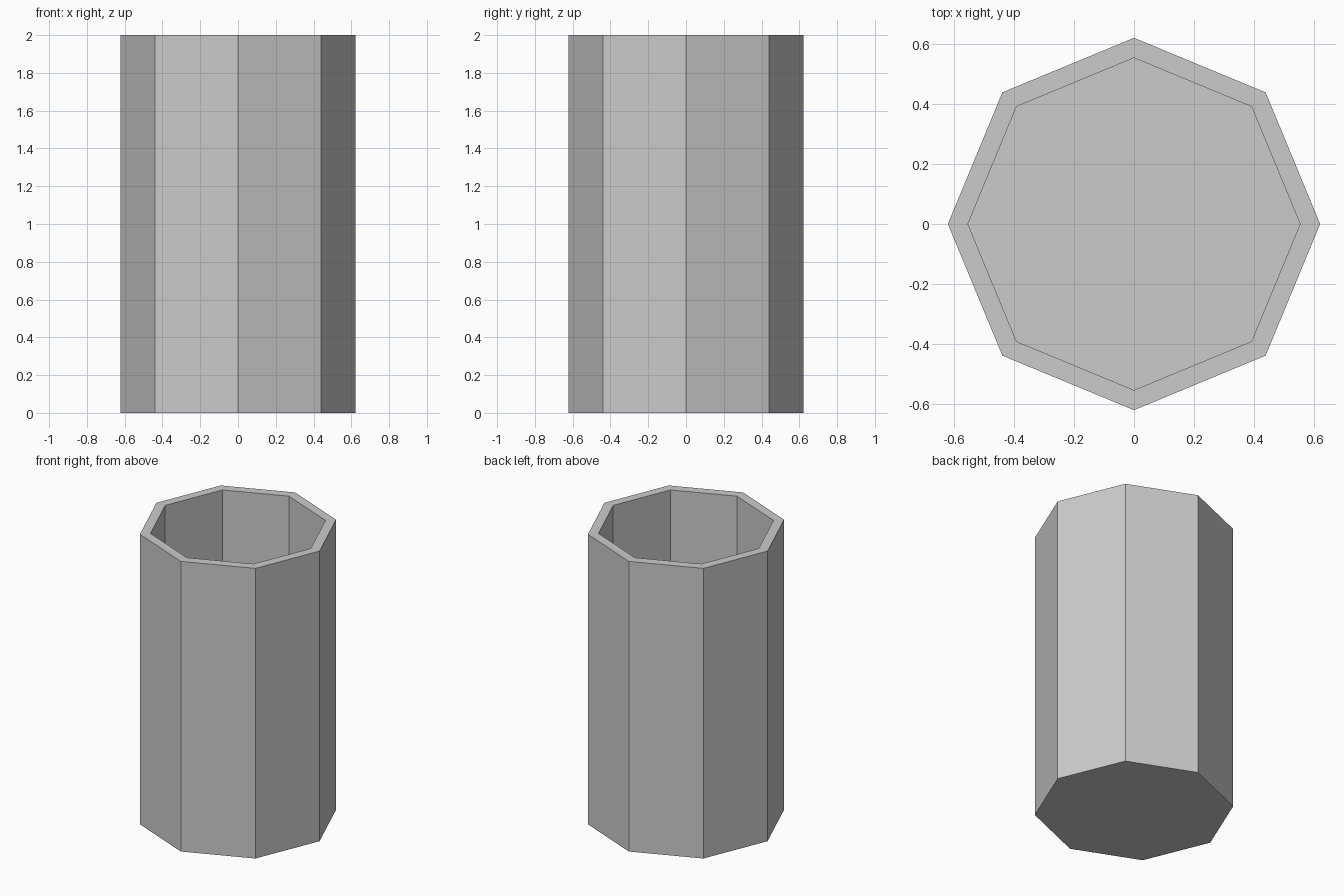
import bpy, bmesh

if "Cube" in bpy.data.objects:
    bpy.data.objects.remove(bpy.data.objects["Cube"])

SIDES = 8
OUTER_R, INNER_R = 0.622, 0.555
HEIGHT, FLOOR = 2.0, 0.06

# Solid octagonal prism standing on the ground
bm = bmesh.new()
bmesh.ops.create_cone(bm, cap_ends=True, segments=SIDES,
                      radius1=OUTER_R, radius2=OUTER_R, depth=HEIGHT)
bmesh.ops.translate(bm, verts=bm.verts, vec=(0, 0, HEIGHT / 2))

# Rim: inset the top cap evenly towards the axis
bm.normal_update()
top = max(bm.faces, key=lambda f: f.normal.z)
bmesh.ops.inset_region(bm, faces=[top], thickness=0.01, use_even_offset=True)
for v in top.verts:
    v.co.xy = v.co.xy.normalized() * INNER_R

# Hollow: extrude the inner cap down to the floor
well = bmesh.ops.extrude_discrete_faces(bm, faces=[top])["faces"][0]
bmesh.ops.translate(bm, verts=well.verts, vec=(0, 0, FLOOR - HEIGHT))
bmesh.ops.recalc_face_normals(bm, faces=bm.faces)

mesh = bpy.data.meshes.new("octagonal_cup")
bm.to_mesh(mesh)
bm.free()
cup = bpy.data.objects.new("octagonal_cup", mesh)
bpy.context.collection.objects.link(cup)
